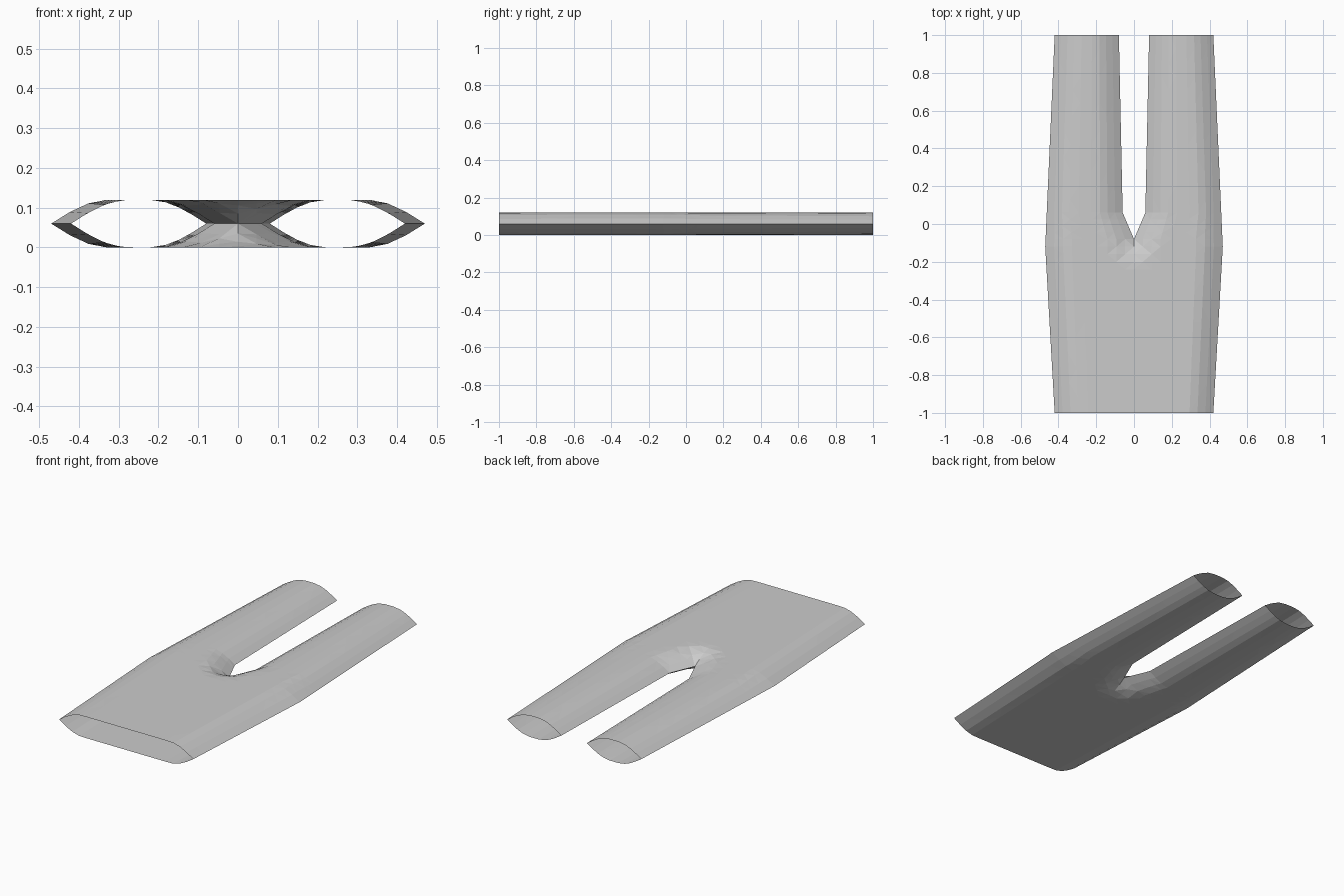
import bpy, bmesh, math
from mathutils import Vector
from mathutils.geometry import intersect_point_line

if "Cube" in bpy.data.objects:
    bpy.data.objects.remove(bpy.data.objects["Cube"])

HALF_T = 0.06      # half thickness of the puffed shell
ROUND = 0.145      # distance from a seam to reach full thickness

# seam outlines of the right half (x, y)
OUTER = [(0.42, -1), (0.47, -0.12), (0.42, 1)]
INNER = [(0, -0.08), (0.06, 0.06), (0.08, 1)]


def x_at(path, y):
    if y <= path[0][1]:
        return path[0][0]
    for (xa, ya), (xb, yb) in zip(path, path[1:]):
        if y <= yb + 1e-9:
            return xa + (xb - xa) * (y - ya) / (yb - ya)
    return path[-1][0]


def seam_distance(x, y):
    p, best = Vector((x, y)), 9.0
    for path in (OUTER, INNER):
        for a, b in zip(path, path[1:]):
            a, b = Vector(a), Vector(b)
            t = intersect_point_line(p, a, b)[1]
            best = min(best, (p - a.lerp(b, max(0, min(1, t)))).length)
    return best


def puff(x, y):
    d = seam_distance(x, y)
    return HALF_T * math.sin(math.pi / 2 * min(d / ROUND, 1))


# rows along the length, denser around the crotch
ROWS = [-1 + 0.08 * i for i in range(10)]
ROWS += [-0.24, -0.2, -0.16, -0.12, -0.08, -0.045, -0.01, 0.025, 0.06]
ROWS += [0.06 + 0.94 * i / 13 for i in range(1, 14)]
COLS = [0, 0.1, 0.2, 0.3, 0.42, 0.58, 0.7, 0.8, 0.9, 1]

# trousers: front and back panels on both halves, open at waist and hems
bm = bmesh.new()
for side in (1, -1):
    for face in (1, -1):
        grid = []
        for y in ROWS:
            a, b = x_at(INNER, y), x_at(OUTER, y)
            row = []
            for t in COLS:
                x = a + (b - a) * t
                row.append(bm.verts.new((side * x, y, HALF_T + face * puff(x, y))))
            grid.append(row)
        for j in range(len(ROWS) - 1):
            for i in range(len(COLS) - 1):
                q = [grid[j][i], grid[j][i + 1], grid[j + 1][i + 1], grid[j + 1][i]]
                if side * face < 0:
                    q.reverse()
                # alternate diagonals for the faceted cloth look
                k = (i + j) % 2
                q = q[k:] + q[:k]
                bm.faces.new((q[0], q[1], q[2]))
                bm.faces.new((q[0], q[2], q[3]))
bmesh.ops.remove_doubles(bm, verts=bm.verts, dist=1e-5)

mesh = bpy.data.meshes.new("trousers")
bm.to_mesh(mesh)
bm.free()
bpy.context.collection.objects.link(bpy.data.objects.new("trousers", mesh))
